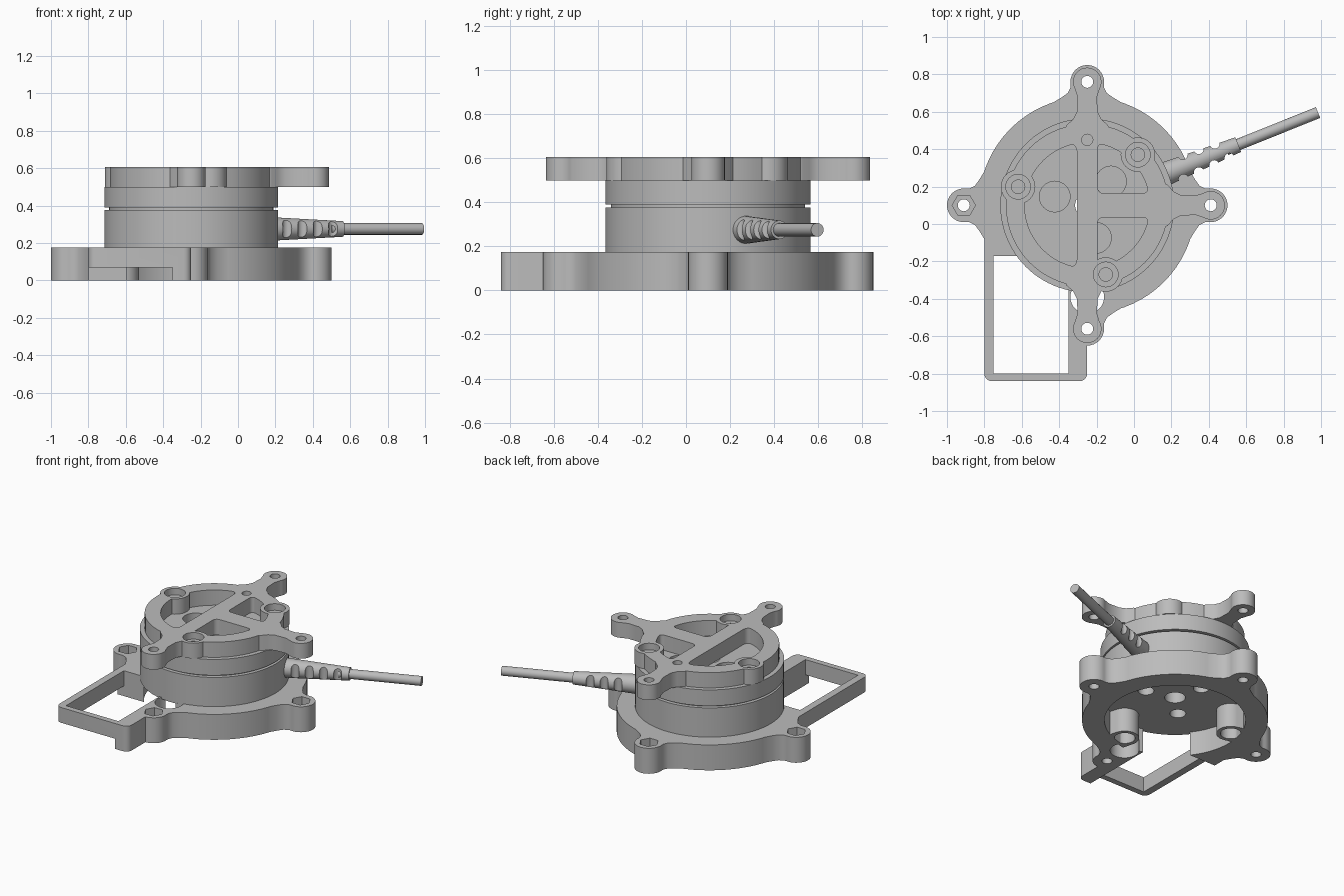
import bpy, bmesh
from math import cos, sin, pi, radians, acos, asin, sqrt
from mathutils import Matrix, Vector

if "Cube" in bpy.data.objects:
    bpy.data.objects.remove(bpy.data.objects["Cube"])

CX, CY = -0.25, 0.1          # axis shared by base, housing and top plate
TOP = 0.175                  # height of the base
SCREWS = [radians(a) for a in (165, 45, -75)]

grey = bpy.data.materials.new("light_grey")
grey.use_nodes = True
grey.diffuse_color = (0.5, 0.5, 0.5, 1)
grey.node_tree.nodes["Principled BSDF"].inputs["Base Color"].default_value = (0.5, 0.5, 0.5, 1)


def add_object(name, bm):
    bmesh.ops.recalc_face_normals(bm, faces=bm.faces)
    mesh = bpy.data.meshes.new(name)
    bm.to_mesh(mesh)
    bm.free()
    mesh.materials.append(grey)
    obj = bpy.data.objects.new(name, mesh)
    bpy.context.collection.objects.link(obj)
    return obj


def prism(points, z0, z1, corners=(), radius=0.04, name="helper"):
    """Extruded outline; the listed corners are rounded."""
    bm = bmesh.new()
    verts = [bm.verts.new((x, y, z0)) for x, y in points]
    bm.faces.new(verts)
    if corners:
        bmesh.ops.bevel(bm, geom=[verts[i] for i in corners], offset=radius,
                        segments=5, profile=0.5, affect='VERTICES')
    ext = bmesh.ops.extrude_face_region(bm, geom=bm.faces[:])
    moved = [g for g in ext["geom"] if isinstance(g, bmesh.types.BMVert)]
    bmesh.ops.translate(bm, verts=moved, vec=(0, 0, z1 - z0))
    return add_object(name, bm)


def arc(r, a0, a1, n=24, x=CX, y=CY):
    return [(x + r * cos(a0 + (a1 - a0) * i / n), y + r * sin(a0 + (a1 - a0) * i / n))
            for i in range(n + 1)]


def disc(x, y, r, z0, z1, sides=32, name="helper"):
    return prism(arc(r, 0, 2 * pi, sides, x, y)[:-1], z0, z1, name=name)


def box(x0, x1, y0, y1, z0, z1, corners=(), radius=0.04):
    return prism([(x0, y0), (x1, y0), (x1, y1), (x0, y1)], z0, z1, corners, radius)


def polar(r, a):
    return CX + r * cos(a), CY + r * sin(a)


def combine(target, parts, operation):
    """Apply boolean parts in order and remove them."""
    for p in parts:
        p.hide_render = True
        m = target.modifiers.new(operation, 'BOOLEAN')
        m.operation, m.solver, m.object = operation, 'EXACT', p
    graph = bpy.context.evaluated_depsgraph_get()
    mesh = bpy.data.meshes.new_from_object(target.evaluated_get(graph))
    target.modifiers.clear()
    target.data = mesh
    for p in parts:
        bpy.data.objects.remove(p)


def arm(angle, profile, z0, z1):
    """Radial arm from (distance, half width) pairs."""
    side = [(d, w) for d, w in profile]
    outline = side + [(d, -w) for d, w in reversed(side)]
    c, s = cos(angle), sin(angle)
    return prism([(CX + d * c - w * s, CY + d * s + w * c) for d, w in outline], z0, z1)


# Base: ring with four flared ears and a rectangular side frame
base = disc(CX, CY, 0.58, 0, TOP, 72, "base_ring")
flare = [(0.45, 0.2), (0.545, 0.19), (0.575, 0.14), (0.6, 0.105), (0.63, 0.09), (0.66, 0.088)]
quarter = [i * pi / 2 for i in range(4)]
adds = [arm(a, flare, 0, TOP) for a in quarter]
adds += [disc(*polar(0.66, a), 0.09, 0, TOP) for a in quarter]
adds += [box(-0.8, -0.55, -0.3, 0.05, 0, TOP),
         box(-0.8, -0.25, -0.84, -0.25, 0, TOP, (0, 1))]
combine(base, adds, 'UNION')
cuts = [disc(CX, CY, 0.44, -0.1, 0.3, 72),
        box(-0.75, -0.35, -0.8, -0.17, -0.1, 0.3),
        box(-0.9, -0.35, -0.9, -0.17, -0.1, 0.07),
        disc(-0.25, -0.39, 0.09, -0.1, 0.3)]
for a in quarter:
    x, y = polar(0.66, a)
    cuts += [disc(x, y, 0.032, -0.1, 0.3, 24), disc(x, y, 0.062, 0.1, 0.3, 6)]
combine(base, cuts, 'DIFFERENCE')

# Screw posts under the housing
for i, a in enumerate((SCREWS[0], SCREWS[2])):
    x, y = polar(0.383, a)
    post = disc(x, y, 0.09, 0, 0.17, name=f"base_post_{i + 1}")
    combine(post, [arm(a, [(0.383, 0.09), (0.46, 0.09)], 0, 0.17)], 'UNION')
    combine(post, [disc(x, y, 0.065, -0.1, 0.08), disc(x, y, 0.035, -0.1, 0.14)], 'DIFFERENCE')

# Housing: lathed drum with a groove and pockets
housing = disc(CX, CY, 0.465, 0.165, 0.376, 96, "housing")
combine(housing, [disc(CX, CY, 0.44, 0.3, 0.45, 96),
                  disc(CX, CY, 0.465, 0.39, 0.5, 96)], 'UNION')
cuts = [disc(CX, CY, 0.065, 0, 0.7)]
for a in SCREWS:
    cuts += [disc(*polar(0.18, a), 0.082, 0.43, 0.7), disc(*polar(0.2, a + pi), 0.05, 0, 0.25)]
combine(housing, cuts, 'DIFFERENCE')

# Top plate: ring with spokes, three ears and screw bosses
Z0, Z1 = 0.5, 0.605
plate = disc(CX, CY, 0.435, Z0, Z1, 72, "top_plate")
R, V, H = 0.335, 0.055, 0.065
a = acos(V / R)
b = asin(H / R)
left = arc(R, pi - a, pi + a, 32)
window = [prism(left, 0.4, 0.7, (0, len(left) - 1), 0.05)]
for s in (1, -1):
    pts = [(CX + V, CY + s * H)] + arc(R, s * b, s * a, 16)
    window.append(prism(pts, 0.4, 0.7, (0, 1, len(pts) - 1), 0.03))
combine(plate, window, 'DIFFERENCE')
spoke = [(0.38, 0.13), (0.43, 0.11), (0.46, 0.075), (0.5, 0.055), (0.58, 0.052), (0.62, 0.065), (0.66, 0.076)]
ears = (0, pi / 2, -pi / 2)
adds = [arm(t, spoke, Z0, Z1) for t in ears]
adds += [disc(*polar(0.66, t), 0.076, Z0, Z1) for t in ears]
adds += [disc(*polar(0.383, t), 0.092, Z0, Z1) for t in SCREWS]
combine(plate, adds, 'UNION')
cuts = [disc(*polar(0.66, t), 0.032, 0.4, 0.7, 24) for t in ears]
cuts.append(disc(-0.25, 0.45, 0.03, 0.57, 0.7, 24))
for t in SCREWS:
    cuts += [disc(*polar(0.383, t), 0.066, 0.56, 0.7), disc(*polar(0.383, t), 0.036, 0.4, 0.7, 24)]
combine(plate, cuts, 'DIFFERENCE')

# Cable leaving the housing radially, with a notched strain relief
CABLE = radians(21.9)


def rod(name, d0, d1, r0, r1, sides):
    bm = bmesh.new()
    x, y = polar((d0 + d1) / 2, CABLE)
    axis = Vector((cos(CABLE), sin(CABLE), 0)).to_track_quat('Z', 'Y').to_matrix().to_4x4()
    bmesh.ops.create_cone(bm, cap_ends=True, segments=sides, radius1=r0, radius2=r1, depth=d1 - d0,
                          matrix=Matrix.Translation((x, y, 0.275)) @ axis)
    return add_object(name, bm)


rod("cable", 0.8, 1.33, 0.031, 0.031, 16)
grip = rod("strain_relief", 0.44, 0.87, 0.064, 0.042, 32)
notches = []
for i in range(7):
    d = 0.53 + i * 0.045
    x, y = polar(d, CABLE)
    off = (0.068 - (d - 0.44) * 0.05) * (1 if i % 2 else -1)
    notches.append(disc(x - off * sin(CABLE), y + off * cos(CABLE), 0.027, 0.1, 0.45, 16))
combine(grip, notches, 'DIFFERENCE')

# Smooth round walls, keep edges sharp
bpy.ops.object.select_all(action='DESELECT')
for obj in bpy.context.scene.objects:
    if obj.type == 'MESH' and grey.name in obj.data.materials:
        obj.select_set(True)
        bpy.context.view_layer.objects.active = obj
bpy.ops.object.shade_smooth_by_angle()
